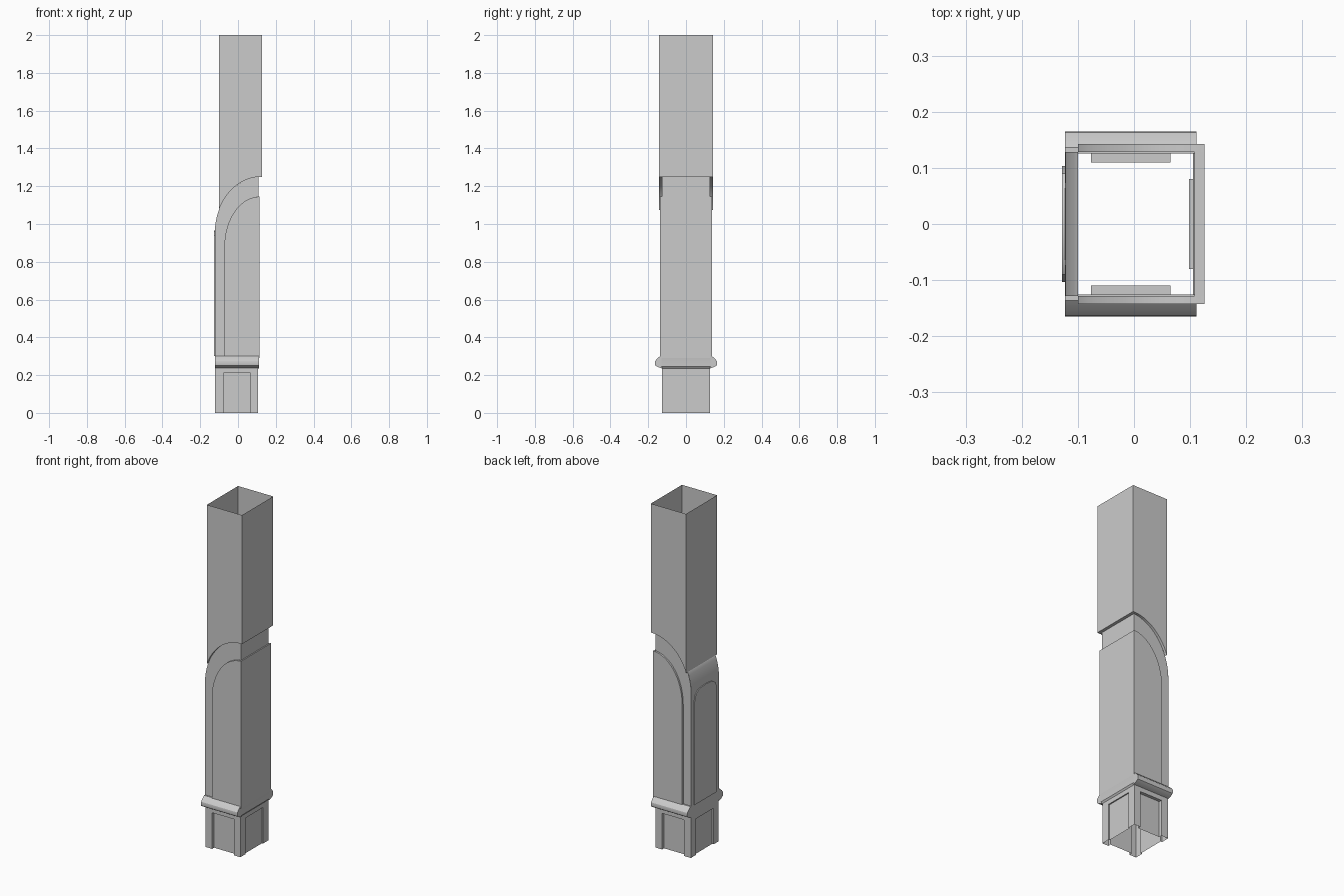
import bpy, bmesh, math

if "Cube" in bpy.data.objects:
    bpy.data.objects.remove(bpy.data.objects["Cube"])


def build(name, rows_list, faces=()):
    """Half shell (y <= 0) from strips between matching polylines, mirrored across y."""
    bm = bmesh.new()
    for rows in rows_list:
        grid = [[bm.verts.new(p) for p in row] for row in rows]
        for a, b in zip(grid, grid[1:]):
            for i in range(len(a) - 1):
                bm.faces.new((a[i], a[i + 1], b[i + 1], b[i]))
    for f in faces:
        bm.faces.new([bm.verts.new(p) for p in f])
    bmesh.ops.remove_doubles(bm, verts=bm.verts, dist=1e-4)
    bmesh.ops.dissolve_degenerate(bm, edges=bm.edges, dist=1e-5)
    bmesh.ops.recalc_face_normals(bm, faces=bm.faces)
    # point the shell outwards
    score = sum(f.normal.dot((f.calc_center_median().x, f.calc_center_median().y, 0))
                * f.calc_area() for f in bm.faces)
    if score < 0:
        bmesh.ops.reverse_faces(bm, faces=bm.faces)
    me = bpy.data.meshes.new(name)
    bm.to_mesh(me)
    bm.free()
    ob = bpy.data.objects.new(name, me)
    bpy.context.collection.objects.link(ob)
    mir = ob.modifiers.new("Mirror", 'MIRROR')
    mir.use_axis = (False, True, False)
    mir.merge_threshold = 0.0005
    bpy.context.view_layer.objects.active = ob
    ob.select_set(True)
    bpy.ops.object.shade_smooth_by_angle(angle=math.radians(30))
    ob.select_set(False)
    return ob


def arc(cx, cz, rx, rz, t0=0.0, n=16, xmax=1.0):
    ts = [t0 + (math.pi / 2 - t0) * i / n for i in range(n + 1)]
    return [(min(cx - rx * math.cos(t), xmax), cz + rz * math.sin(t)) for t in ts]


def at_y(pts, y):
    return [(x, y, z) for x, z in pts]


def at_x(pts, x):
    return [(x, y, z) for y, z in pts]


YU, YB, YP = -0.143, -0.128, -0.138      # upper shaft, band, panel depths
OUTER = (0.12, 0.95, 0.243, 0.30)
INNER = (0.115, 0.88, 0.187, 0.265)

# Upper shaft: open tube with arched lower edge and a small ledge back to the band
low = arc(*OUTER, t0=0.43) + [(0.126, 1.25)]
low[0] = (-0.1, low[0][1])
top = [(x, 2.0) for x, z in low]
z0 = low[0][1]
build("upper_shaft", [
    [at_y(top, YU), at_y(low, YU), at_y(low, YB)],
    [[(-0.1, 0, 2), (-0.1, YU, 2)], [(-0.1, 0, z0), (-0.1, YU, z0)]],
    [[(0.126, 0, 2), (0.126, YU, 2)], [(0.126, 0, 1.25), (0.126, YU, 1.25)],
     [(0.108, 0, 1.25), (0.108, YB, 1.25)]],
])

# Arched band: recessed front surface and the left wall that leans into the shaft
out = [(-0.123, 0.29)] + arc(*OUTER, xmax=0.108)
inn = [(-0.072, 0.29)] + arc(*INNER, xmax=0.108)
left = [(-0.123, 0.24), (-0.123, 0.29)] + arc(*OUTER, n=30)[:9]
left = [p for p in left if p[1] < z0] + [(-0.1, z0)]
build("arched_band", [
    [at_y(out, YB), at_y(inn, YB)],
    [at_y(left, YB), at_y(left, 0)],
    [[(0.108, YB, 1.25), (0.108, 0, 1.25)], [(0.108, YB, 1.145), (0.108, 0, 1.145)]],
])

# Raised arched panel wrapping round the right side
edge = [(-0.072, 0.29)] + arc(*INNER)
foot = [(x, 0.29) for x, z in edge]
build("arched_panel", [
    [at_y(edge, YB), at_y(edge, YP), at_y(foot, YP)],
    [[(0.108, YP, 1.145), (0.108, 0, 1.145)], [(0.115, YP, 1.145), (0.115, 0, 1.145)],
     [(0.115, YP, 0.29), (0.115, 0, 0.29)]],
])

# Thin raised panel on the left side
rim = [(-0.103, 0.3), (-0.103, 0.9), (-0.09, 0.94), (-0.06, 0.96), (0, 0.965)]
build("left_panel", [[at_x(rim, -0.123), at_x(rim, -0.128)]],
      [at_x(rim + [(0, 0.3)], -0.128)])

# Collar: moulded bars front and back, with low bands between them
prof = [(-0.126, 0.236), (-0.148, 0.242), (-0.163, 0.252), (-0.165, 0.262),
        (-0.163, 0.275), (-0.152, 0.288), (-0.136, 0.302), (-0.126, 0.302)]
right = [(0.105, 0.236), (0.112, 0.245), (0.113, 0.28), (0.115, 0.295)]
build("collar", [[at_x(prof, -0.123), at_x(prof, 0.111)],
                 [at_y(right, -0.13), at_y(right, 0)]],
      [at_x(prof, -0.123), at_x(prof, 0.111)])

# Base: open square foot with a sunken panel on every face
fo = [(-0.121, 0), (-0.121, 0.24), (0.105, 0.24), (0.105, 0)]
fi = [(-0.077, 0), (-0.077, 0.21), (0.065, 0.21), (0.065, 0)]
so = [(-0.128, 0), (-0.128, 0.24), (0, 0.24)]
si = [(-0.08, 0), (-0.08, 0.21), (0, 0.21)]
build("base", [
    [at_y(fo, -0.128), at_y(fi, -0.128), at_y(fi, -0.11)],
    [at_x(so, 0.105), at_x(si, 0.105), at_x(si, 0.098)],
    [at_x(so, -0.121), at_x(si, -0.121), at_x(si, -0.112)],
], [at_y(fi, -0.11), at_x(si + [(0, 0)], 0.098), at_x(si + [(0, 0)], -0.112)])
